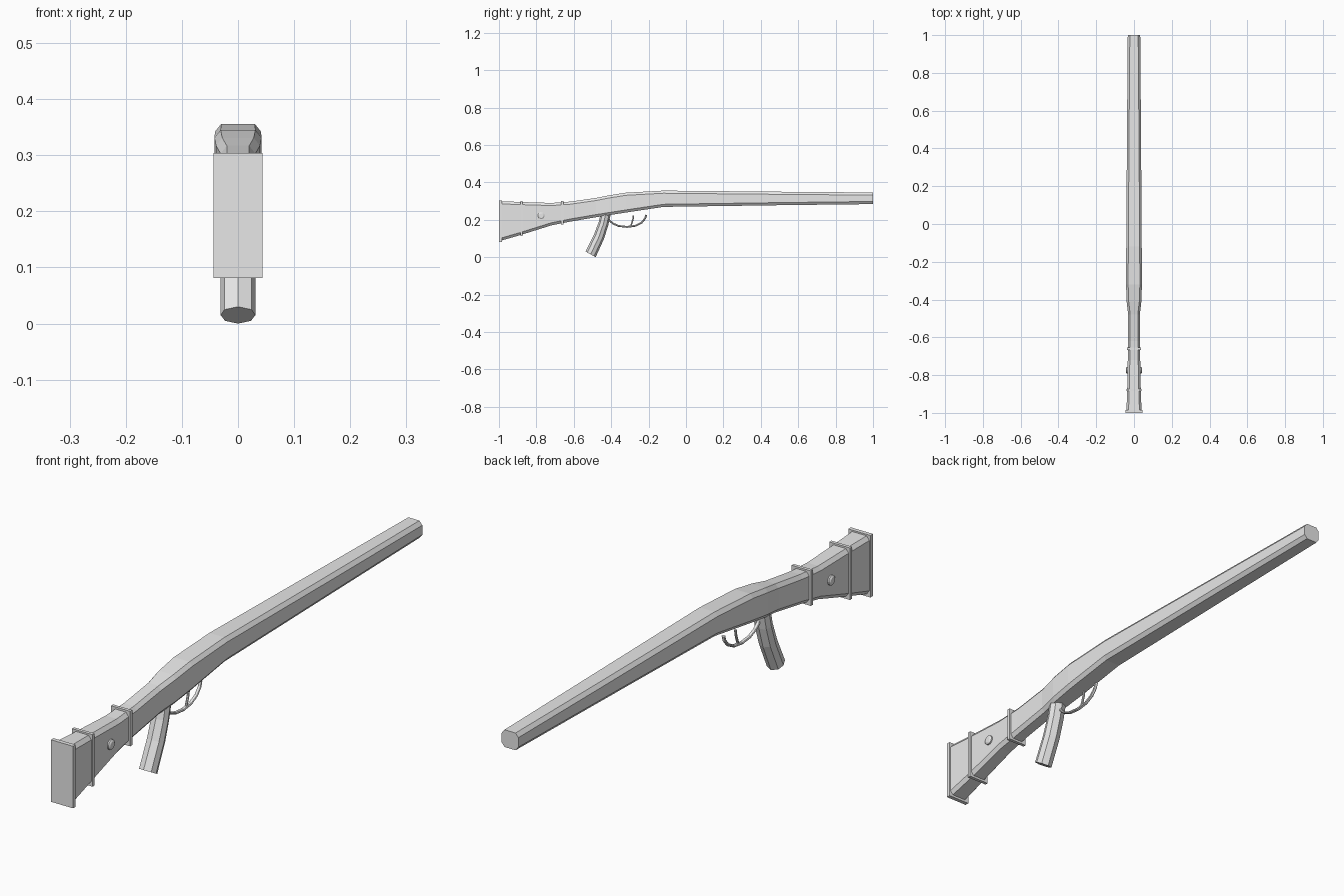
import bpy, bmesh, math
from mathutils import Vector

if "Cube" in bpy.data.objects:
    bpy.data.objects.remove(bpy.data.objects["Cube"])

grey = bpy.data.materials.new("plain grey")
grey.diffuse_color = (0.8, 0.8, 0.8, 1)
grey.use_nodes = True
grey.node_tree.nodes["Principled BSDF"].inputs["Base Color"].default_value = grey.diffuse_color


def loft(name, rings):
    """Skin a list of equal-length point rings and cap both ends."""
    bm = bmesh.new()
    vr = [[bm.verts.new(p) for p in r] for r in rings]
    n = len(vr[0])
    for a, b in zip(vr, vr[1:]):
        for i in range(n):
            j = (i + 1) % n
            bm.faces.new((a[i], a[j], b[j], b[i]))
    bm.faces.new(vr[0])
    bm.faces.new(vr[-1])
    bmesh.ops.recalc_face_normals(bm, faces=bm.faces)
    me = bpy.data.meshes.new(name)
    bm.to_mesh(me)
    bm.free()
    me.materials.append(grey)
    ob = bpy.data.objects.new(name, me)
    bpy.context.collection.objects.link(ob)
    return ob


def box(name, hw, y0, y1, z0, z1):
    ring = lambda y: [(-hw, y, z0), (hw, y, z0), (hw, y, z1), (-hw, y, z1)]
    return loft(name, [ring(y0), ring(y1)])


def strap(name, path, rx, rt, n=8):
    """Sweep an oval along a path of (y, z) points."""
    pts = [Vector((0, y, z)) for y, z in path]
    rings = []
    for i, p in enumerate(pts):
        d = (pts[min(i + 1, len(pts) - 1)] - pts[max(i - 1, 0)]).normalized()
        side = Vector((0, -d.z, d.y))
        rings.append([p + Vector((rx * math.cos(a), 0, 0)) + side * rt * math.sin(a)
                      for a in (2 * math.pi * k / n for k in range(n))])
    return loft(name, rings)


# Stock and barrel: chamfered sections (y, bottom, top, half width)
sections = [(-0.99, 0.088, 0.299, 0.040), (-0.88, 0.120, 0.295, 0.036),
            (-0.72, 0.170, 0.290, 0.033), (-0.62, 0.190, 0.297, 0.031),
            (-0.48, 0.214, 0.317, 0.031), (-0.41, 0.225, 0.331, 0.039),
            (-0.32, 0.239, 0.345, 0.042), (-0.12, 0.269, 0.356, 0.041),
            (0.50, 0.278, 0.350, 0.037), (1.00, 0.284, 0.346, 0.033)]
c, e = 0.011, 0.014
loft("stock_and_barrel", [
    [(-w + c, y, b), (w - c, y, b), (w, y, b + e), (w, y, t - e),
     (w - c, y, t), (-w + c, y, t), (-w, y, t - e), (-w, y, b + e)]
    for y, b, t, w in sections])

# Butt plate and square bands
box("butt_plate", 0.044, -1.0, -0.985, 0.081, 0.304)
box("rear_band", 0.041, -0.885, -0.873, 0.114, 0.301)
box("front_band", 0.038, -0.667, -0.655, 0.175, 0.301)

# Round studs on both sides
for s, side in ((1, "right"), (-1, "left")):
    loft(side + "_stud", [
        [(s * x, -0.774 + r * math.cos(a), 0.222 + r * math.sin(a))
         for a in (2 * math.pi * k / 16 for k in range(16))]
        for x, r in ((0.02, 0.018), (0.039, 0.018), (0.043, 0.012))])

# Bent eight-sided grip
outline = [(0, -1), (0.024, -0.67), (0.031, 0), (0.023, 0.67),
           (0, 1), (-0.023, 0.67), (-0.031, 0), (-0.024, -0.67)]
grip = [(-0.425, 0.250, 0.026, -0.005), (-0.441, 0.180, 0.026, -0.007),
        (-0.465, 0.110, 0.027, -0.011), (-0.510, 0.015, 0.027, -0.015)]
loft("grip", [[(x, y + t * dy, z + t * dz) for x, t in outline]
              for y, z, dy, dz in grip])

# Trigger guard and trigger
strap("trigger_guard", [(-0.418, 0.215), (-0.41, 0.197), (-0.39, 0.180), (-0.36, 0.167),
                        (-0.315, 0.162), (-0.27, 0.168), (-0.237, 0.185),
                        (-0.218, 0.208), (-0.213, 0.226)], 0.007, 0.005)
strap("trigger", [(-0.281, 0.222), (-0.283, 0.205), (-0.289, 0.185), (-0.296, 0.164)],
      0.005, 0.004)
